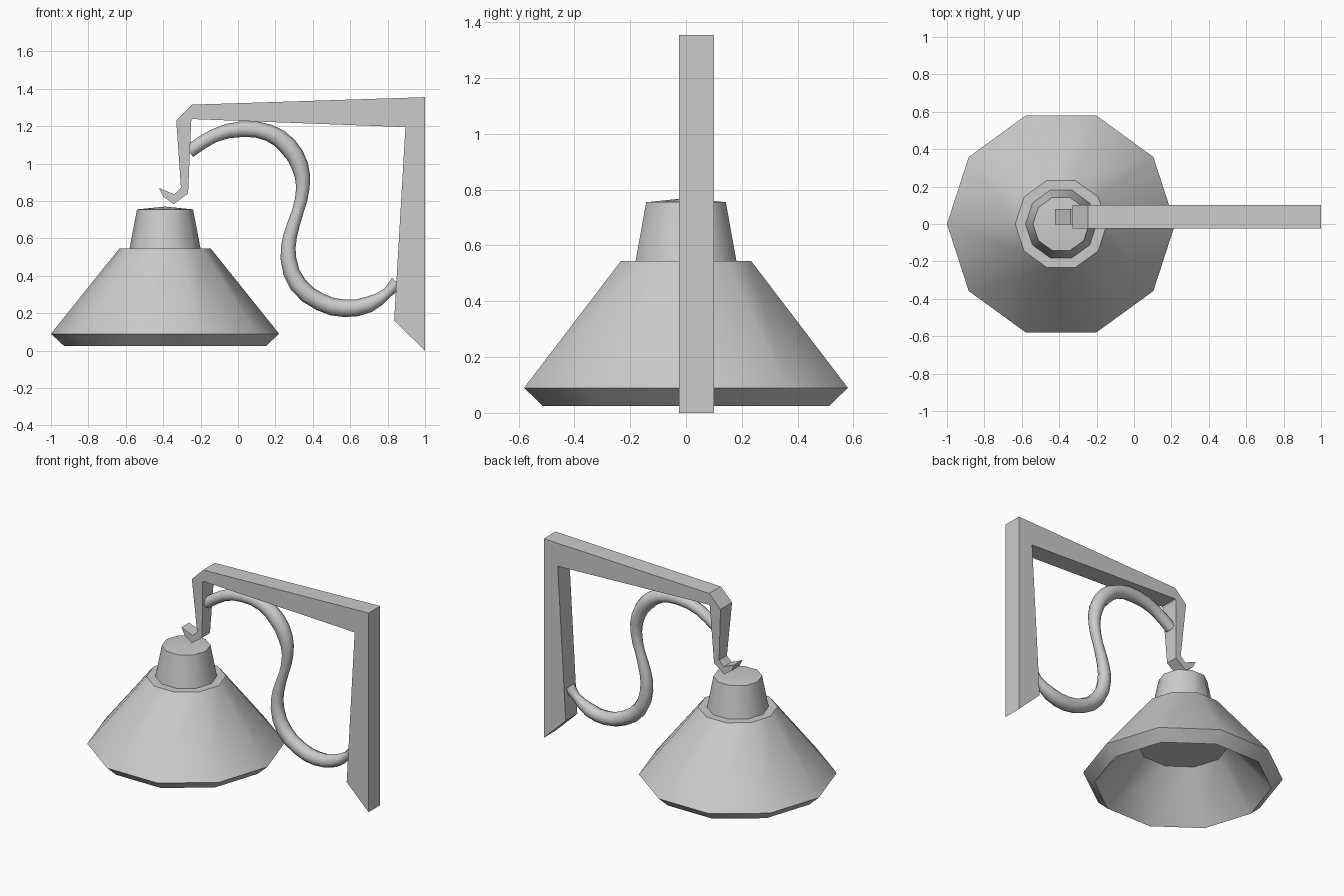
import bpy, bmesh
from math import cos, sin, pi, radians

if "Cube" in bpy.data.objects:
    bpy.data.objects.remove(bpy.data.objects["Cube"])

YC = 0.038   # centre plane of the bracket


def finish(bm, name, angle):
    bmesh.ops.recalc_face_normals(bm, faces=bm.faces)
    me = bpy.data.meshes.new(name)
    bm.to_mesh(me)
    bm.free()
    ob = bpy.data.objects.new(name, me)
    bpy.context.collection.objects.link(ob)
    smooth(ob, angle)
    return ob


def smooth(ob, angle):
    bpy.ops.object.select_all(action='DESELECT')
    ob.select_set(True)
    bpy.context.view_layer.objects.active = ob
    bpy.ops.object.shade_smooth_by_angle(angle=radians(angle))


def loft(bm, rings):
    for a, b in zip(rings, rings[1:]):
        n = len(a)
        for i in range(n):
            j = (i + 1) % n
            bm.faces.new((a[i], a[j], b[j], b[i]))
    bm.faces.new(rings[0])
    bm.faces.new(rings[-1])


# Ten-sided hollow shade with neck: (radius, z) from inner ceiling to crown
profile = [(0.28, 0.31), (0.54, 0.025), (0.61, 0.09), (0.245, 0.545),
           (0.19, 0.545), (0.15, 0.755)]
bm = bmesh.new()
rings = [[bm.verts.new((-0.39 + r * cos(i * pi / 5), r * sin(i * pi / 5), z))
          for i in range(10)] for r, z in profile]
loft(bm, rings)
crown = [f for f in bm.faces if all(v in rings[-1] for v in f.verts)]
top = bmesh.ops.poke(bm, faces=crown)
top['verts'][0].co.z = 0.77
finish(bm, "lamp_shade", 40)

# Wall post, arm and hook: (outer x, z, inner x, z, half width)
sections = [(1.0, 0.0, 0.835, 0.16, 0.0625),
            (1.0, 1.355, 0.895, 1.195, 0.0625),
            (-0.245, 1.315, -0.243, 1.238, 0.0625),
            (-0.33, 1.23, -0.25, 1.228, 0.0625),
            (-0.305, 0.87, -0.267, 0.84, 0.042),
            (-0.34, 0.835, -0.343, 0.783, 0.042),
            (-0.423, 0.87, -0.40, 0.823, 0.042)]
bm = bmesh.new()
rings = [[bm.verts.new(p) for p in ((xo, YC - w, zo), (xo, YC + w, zo),
                                    (xi, YC + w, zi), (xi, YC - w, zi))]
         for xo, zo, xi, zi, w in sections]
loft(bm, rings)
finish(bm, "bracket_and_hook", 30)

# S-shaped scroll brace: (x, z, radius)
path = [(-0.26, 1.065, .036), (-0.13, 1.148, .036), (0.02, 1.184, .042),
        (0.165, 1.165, .045), (0.265, 1.095, .05), (0.33, 0.99, .046),
        (0.347, 0.87, .036), (0.32, 0.745, .031), (0.278, 0.61, .037),
        (0.27, 0.49, .042), (0.32, 0.355, .047), (0.44, 0.26, .047),
        (0.57, 0.226, .047), (0.70, 0.247, .043), (0.80, 0.31, .027),
        (0.85, 0.365, .036)]
cu = bpy.data.curves.new("scroll_brace", 'CURVE')
cu.dimensions = '3D'
cu.bevel_depth = 1.0
cu.bevel_resolution = 2
cu.resolution_u = 2
cu.use_fill_caps = True
sp = cu.splines.new('BEZIER')
sp.bezier_points.add(len(path) - 1)
for bp, (x, z, r) in zip(sp.bezier_points, path):
    bp.co = (x, YC, z)
    bp.radius = r
    bp.handle_left_type = bp.handle_right_type = 'AUTO'
brace = bpy.data.objects.new("scroll_brace", cu)
bpy.context.collection.objects.link(brace)
bpy.ops.object.select_all(action='DESELECT')
brace.select_set(True)
bpy.context.view_layer.objects.active = brace
bpy.ops.object.convert(target='MESH')
smooth(bpy.context.view_layer.objects.active, 50)
